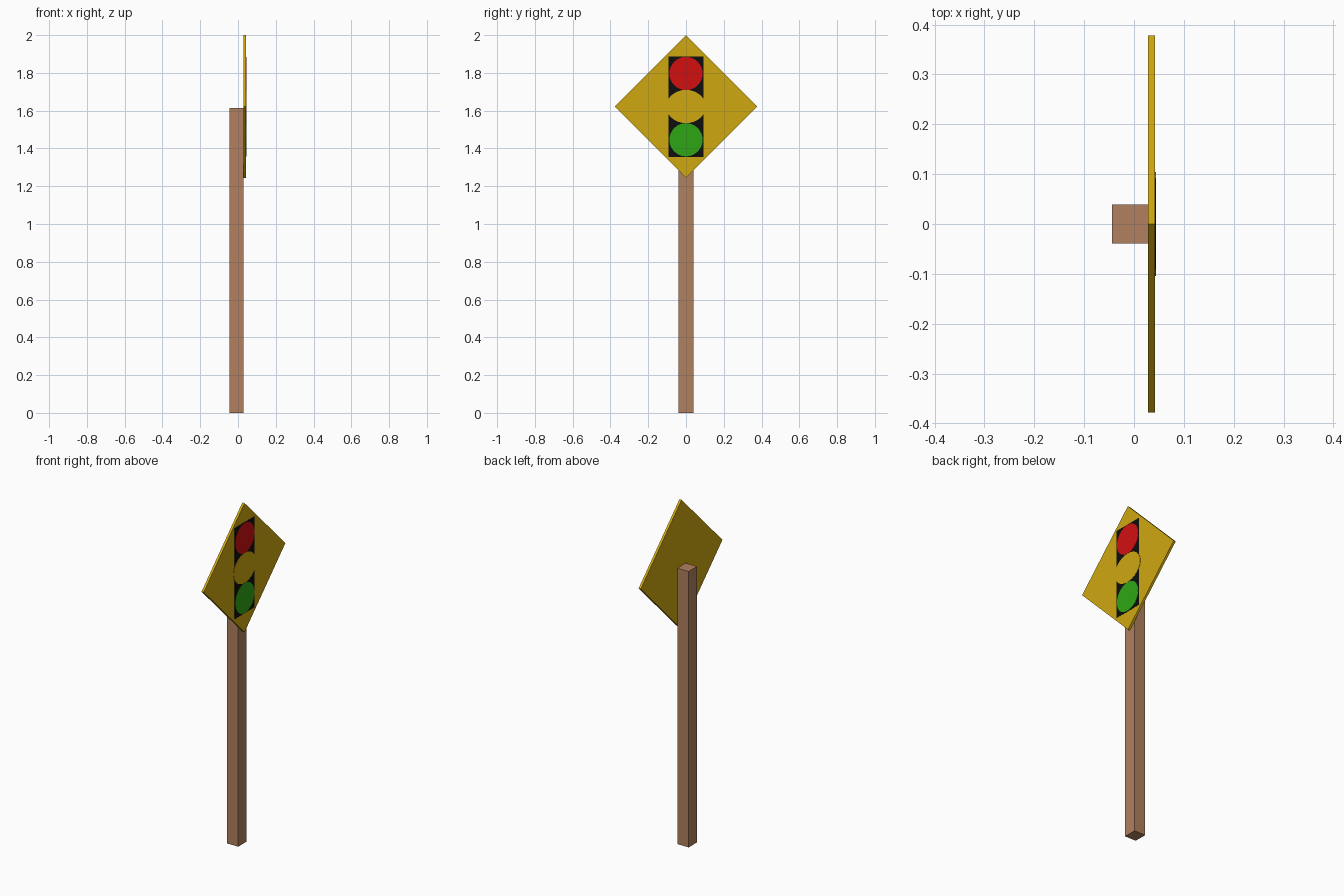
import bpy, bmesh, math

if "Cube" in bpy.data.objects:
    bpy.data.objects.remove(bpy.data.objects["Cube"])

def material(name, r, g, b):
    lin = lambda c: ((c / 255 + 0.055) / 1.055) ** 2.4 if c > 10 else c / 255 / 12.92
    m = bpy.data.materials.new(name)
    m.diffuse_color = (lin(r), lin(g), lin(b), 1)
    m.use_nodes = True
    m.node_tree.nodes["Principled BSDF"].inputs["Base Color"].default_value = m.diffuse_color
    return m

brown = material("wood brown", 176, 128, 94)
yellow = material("sign yellow", 207, 168, 16)
black = material("black", 14, 14, 14)
red = material("red", 210, 16, 16)
green = material("green", 46, 166, 20)

def plate(name, outline, x0, x1, mat):
    """Extrude a (y, z) outline from x0 to x1."""
    bm = bmesh.new()
    face = bm.faces.new([bm.verts.new((x0, y, z)) for y, z in outline])
    ext = bmesh.ops.extrude_face_region(bm, geom=[face])["geom"]
    moved = [v for v in ext if isinstance(v, bmesh.types.BMVert)]
    bmesh.ops.translate(bm, verts=moved, vec=(x1 - x0, 0, 0))
    bmesh.ops.recalc_face_normals(bm, faces=bm.faces)
    me = bpy.data.meshes.new(name)
    bm.to_mesh(me)
    bm.free()
    me.materials.append(mat)
    ob = bpy.data.objects.new(name, me)
    bpy.context.collection.objects.link(ob)

def rect(hw, z0, z1):
    return [(-hw, z0), (hw, z0), (hw, z1), (-hw, z1)]

def disc(ry, rz, zc, n=32):
    return [(ry * math.cos(2 * math.pi * i / n), zc + rz * math.sin(2 * math.pi * i / n))
            for i in range(n)]

ZC, R = 1.622, 0.378      # sign centre and half diagonal
FACE = 0.0425             # front surface of the sign

# Square wooden post
plate("post", rect(0.039, 0, 1.615), -0.0445, 0.0285, brown)
# Diamond sign board
plate("sign_board", [(0, ZC - R), (R, ZC), (0, ZC + R), (-R, ZC)], 0.0285, FACE, yellow)
# Signal symbol: black backing and three lamps
plate("signal_backing", rect(0.092, 1.356, 1.888), FACE - 0.002, FACE + 0.001, black)
plate("red_lamp", disc(0.088, 0.088, 1.797), FACE - 0.002, FACE + 0.002, red)
plate("amber_lamp", disc(0.104, 0.088, ZC), FACE - 0.002, FACE + 0.002, yellow)
plate("green_lamp", disc(0.088, 0.088, 1.446), FACE - 0.002, FACE + 0.002, green)
